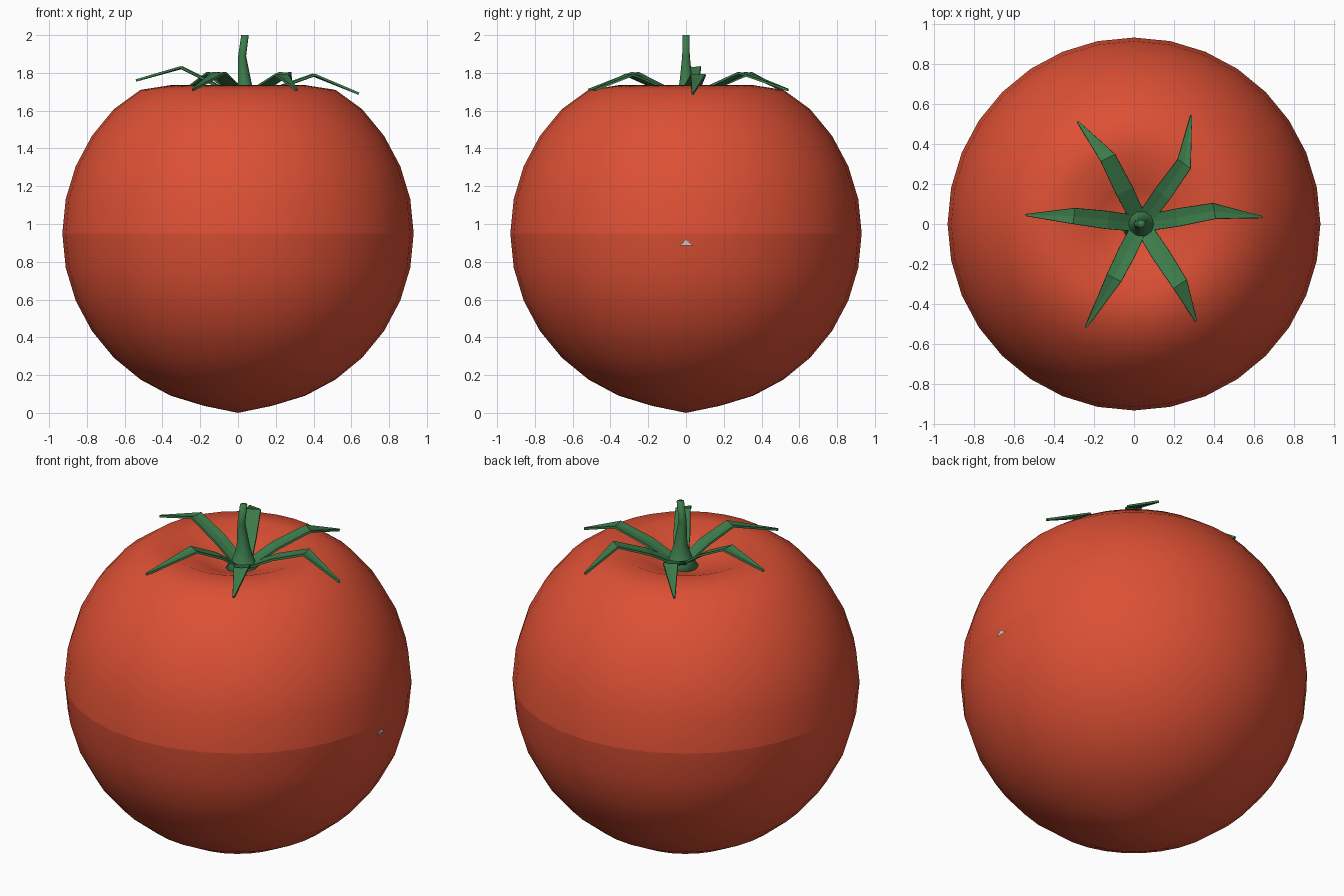
import bpy, bmesh, math
from mathutils import Vector

if "Cube" in bpy.data.objects:
    bpy.data.objects.remove(bpy.data.objects["Cube"])


def material(name, rgb):
    m = bpy.data.materials.new(name)
    m.diffuse_color = (*rgb, 1)
    m.use_nodes = True
    m.node_tree.nodes["Principled BSDF"].inputs["Base Color"].default_value = m.diffuse_color
    return m


RED = material("tomato_red", (0.72, 0.08, 0.035))
GREEN = material("leaf_green", (0.045, 0.2, 0.07))


def finish(name, bm, mat=None, smooth=True):
    bmesh.ops.recalc_face_normals(bm, faces=bm.faces)
    for f in bm.faces:
        f.smooth = smooth
    me = bpy.data.meshes.new(name)
    bm.to_mesh(me)
    bm.free()
    if mat:
        me.materials.append(mat)
    ob = bpy.data.objects.new(name, me)
    bpy.context.collection.objects.link(ob)
    return ob


def loft(bm, rings):
    # rings: (x, y, z, radius, sides); radius 0 makes a pole
    prev = None
    for x, y, z, r, n in rings:
        if r == 0:
            cur = [bm.verts.new((x, y, z))]
        else:
            cur = [bm.verts.new((x + r * math.cos(2 * math.pi * i / n),
                                 y + r * math.sin(2 * math.pi * i / n), z)) for i in range(n)]
        if prev:
            for i in range(n):
                j = (i + 1) % n
                if len(prev) == 1:
                    bm.faces.new((prev[0], cur[j], cur[i]))
                elif len(cur) == 1:
                    bm.faces.new((prev[i], prev[j], cur[0]))
                else:
                    bm.faces.new((prev[i], prev[j], cur[j], cur[i]))
        prev = cur


# fruit: 32 x 16 sphere whose top rings sink into a dimple
R, CZ = 0.93, 0.95
profile = []
for k in range(17):
    a = math.pi * k / 16
    r = R * math.sin(a) if 0 < k < 16 else 0
    z = CZ - R * math.cos(a)
    z = {0: 0.0, 13: 1.71, 14: 1.735, 15: 1.665, 16: 1.60}.get(k, z)
    profile.append((0, 0, z, r, 32))
bm = bmesh.new()
loft(bm, profile)
# crisp shading break round the equator
for e in bm.edges:
    if all(abs(v.co.z - CZ) < 1e-4 for v in e.verts):
        e.smooth = False
finish("fruit", bm, RED)

# stem with a flared foot
bm = bmesh.new()
loft(bm, [(0.035, 0, 1.60, 0, 10), (0.035, 0, 1.62, 0.10, 10), (0.035, 0, 1.66, 0.065, 10),
          (0.035, 0, 1.75, 0.036, 10), (0.022, 0, 1.89, 0.021, 10),
          (0.037, 0, 2.0, 0.02, 10), (0.037, 0, 2.0, 0, 10)])
finish("stem", bm, GREEN)

# sepals: bend point and tip of each bent, tapering leaf
sepals = [((0.40, 0.065, 1.79), (0.64, 0.035, 1.69)),
          ((0.25, 0.30, 1.80), (0.285, 0.54, 1.71)),
          ((-0.13, 0.33, 1.80), (-0.28, 0.51, 1.71)),
          ((-0.30, 0.04, 1.83), (-0.54, 0.045, 1.76)),
          ((-0.10, -0.27, 1.80), (-0.24, -0.515, 1.71)),
          ((0.23, -0.30, 1.79), (0.31, -0.485, 1.71))]
centre = Vector((0.035, 0, 1.63))
for n, (bend, tip) in enumerate(sepals):
    bend, tip = Vector(bend), Vector(tip)
    out = bend - centre
    pts = [centre + out * 0.1, centre + out * 0.5 + Vector((0, 0, 0.015)), bend, tip]
    side = Vector((-out.y, out.x, 0)).normalized()
    bm = bmesh.new()
    rows = []
    for p, w in zip(pts, (0.04, 0.045, 0.04, 0.005)):
        rows.append([bm.verts.new(p + side * w * s + Vector((0, 0, -0.12 * w * (1 - abs(s)))))
                     for s in (-1, 0, 1)])
    for a, b in zip(rows, rows[1:]):
        for i in range(2):
            bm.faces.new((a[i], a[i + 1], b[i + 1], b[i]))
    ob = finish(f"sepal_{n + 1}", bm, GREEN, smooth=False)
    mod = ob.modifiers.new("thickness", "SOLIDIFY")
    mod.thickness = 0.012
    mod.offset = 0

# tiny grey fleck on the right side
bm = bmesh.new()
bm.faces.new([bm.verts.new(c) for c in ((0.932, -0.035, 0.885), (0.932, 0.04, 0.885), (0.932, 0, 0.915))])
finish("fleck", bm, smooth=False)
